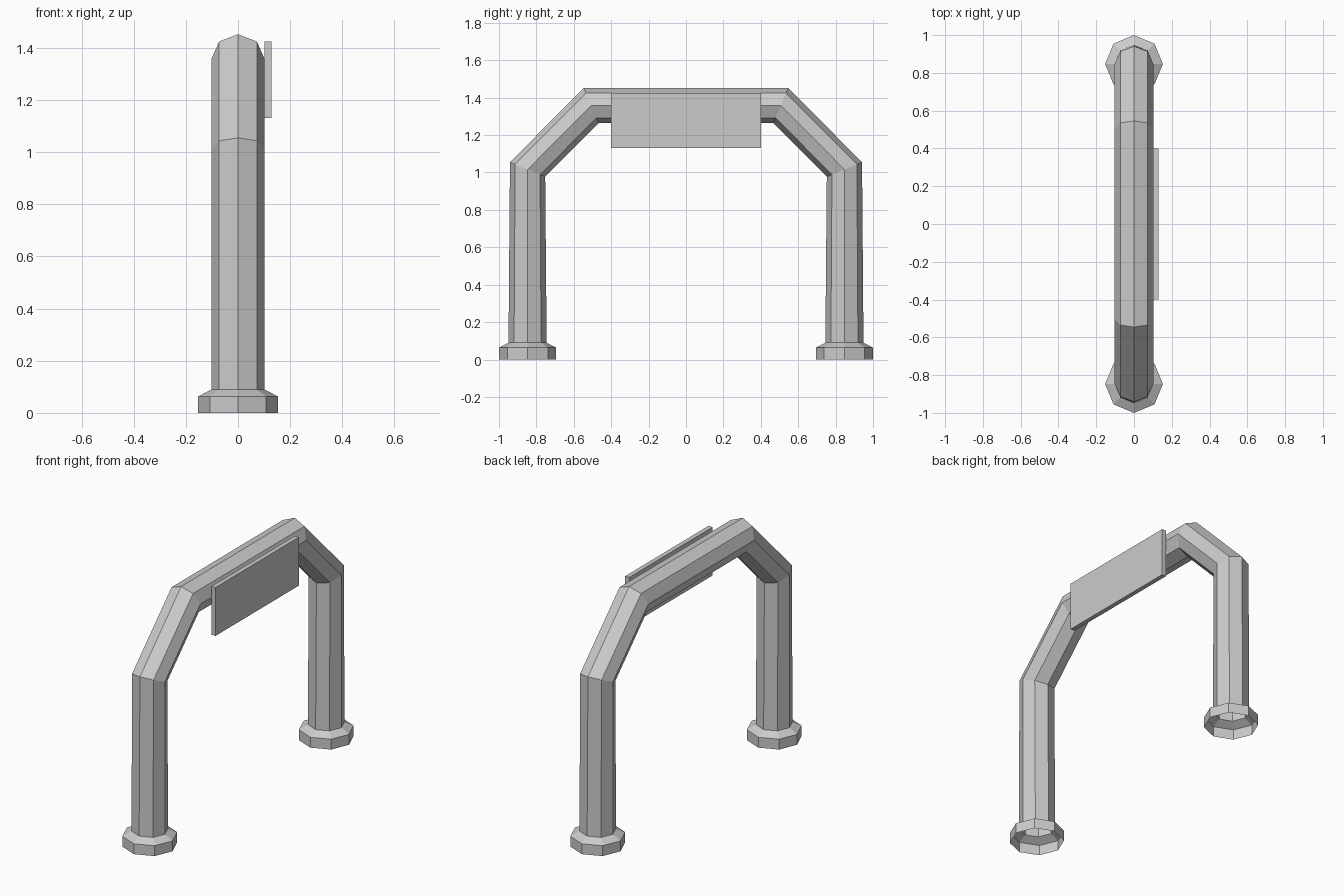
import bpy, bmesh
from math import cos, sin, radians, pi
from mathutils import Vector

if "Cube" in bpy.data.objects:
    bpy.data.objects.remove(bpy.data.objects["Cube"])

SIDES = 8
R = 0.102          # pipe radius
LEG_Y = 0.847      # leg distance from centre


def loft(name, rings):
    """Open octagonal tube through rings (y, z, radius, outward angle in the YZ plane)."""
    bm = bmesh.new()
    loops = []
    for y, z, r, ang in rings:
        out = Vector((0, cos(radians(ang)), sin(radians(ang))))
        loops.append([bm.verts.new(Vector((0, y, z))
                                   + r * cos(2 * pi * i / SIDES) * Vector((1, 0, 0))
                                   + r * sin(2 * pi * i / SIDES) * out)
                      for i in range(SIDES)])
    for a, b in zip(loops, loops[1:]):
        for i in range(SIDES):
            j = (i + 1) % SIDES
            bm.faces.new((a[i], b[i], b[j], a[j]))
    mesh = bpy.data.meshes.new(name)
    bm.to_mesh(mesh)
    bm.free()
    ob = bpy.data.objects.new(name, mesh)
    bpy.context.collection.objects.link(ob)
    return ob


# Arch pipe: half path up the front leg, mirrored for the back leg
half = [(-LEG_Y, 0.09, R, 180), (-LEG_Y, 1.016, R, 157.5), (-0.507, 1.358, R, 112.5)]
loft("arch_pipe", half + [(-y, z, r, 180 - a) for y, z, r, a in reversed(half)])

# Flared hollow feet
for name, y in (("front_foot", -LEG_Y), ("back_foot", LEG_Y)):
    loft(name, [(y, 0, 0.153, 180), (y, 0.063, 0.153, 180), (y, 0.09, R, 180)])

# Flat panel hung on the side of the crossbar
bpy.ops.mesh.primitive_cube_add(size=1, location=(0.115, 0, 1.278))
panel = bpy.context.object
panel.name = "side_panel"
panel.scale = (0.028, 0.8, 0.294)
bpy.ops.object.transform_apply(location=False, rotation=False, scale=True)
